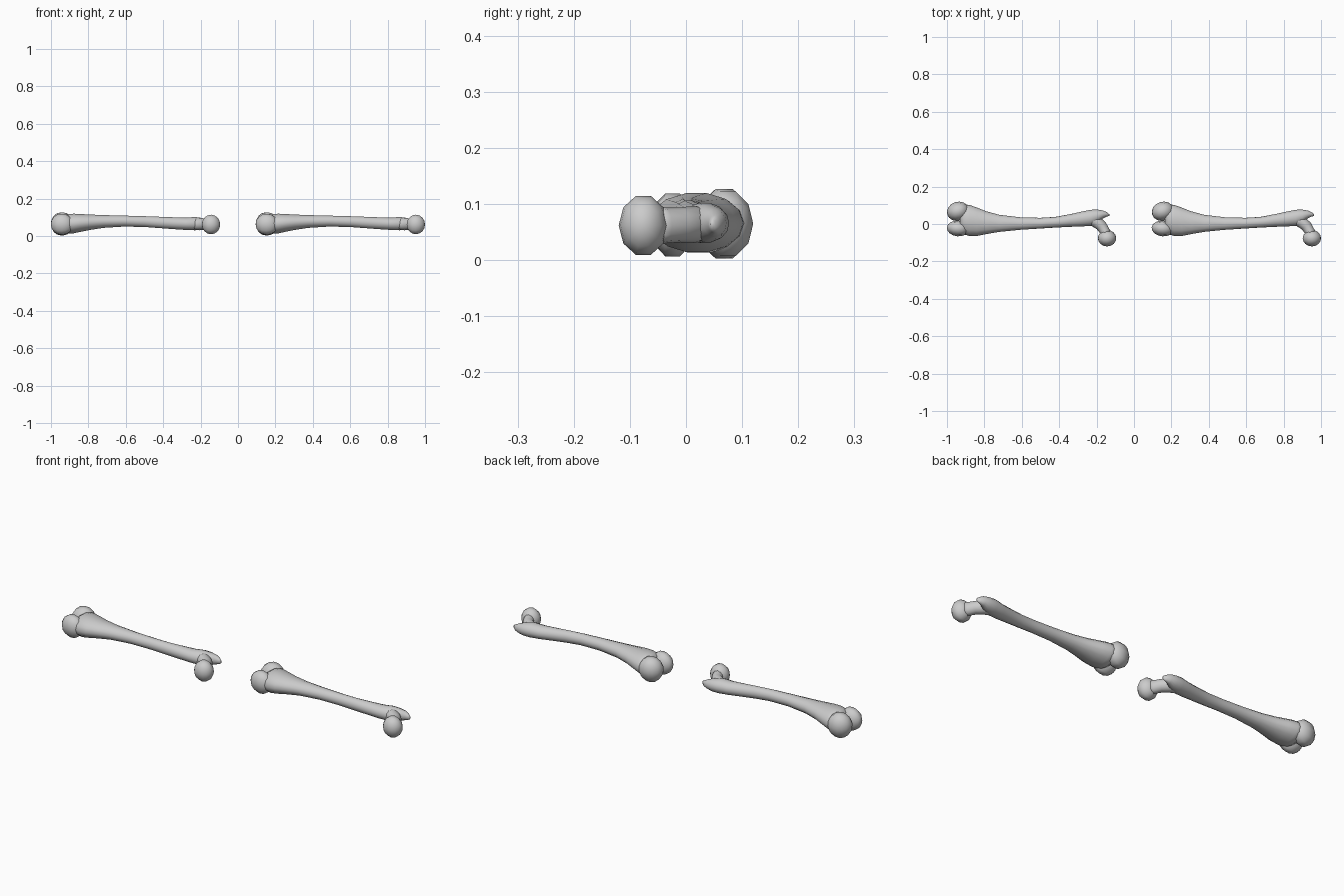
import bpy, bmesh
from math import pi, cos, sin
from mathutils import Vector, Matrix

if "Cube" in bpy.data.objects:
    bpy.data.objects.remove(bpy.data.objects["Cube"])


def add_object(bm, name):
    bmesh.ops.recalc_face_normals(bm, faces=bm.faces)
    for f in bm.faces:
        f.smooth = True
    me = bpy.data.meshes.new(name)
    bm.to_mesh(me)
    bm.free()
    ob = bpy.data.objects.new(name, me)
    bpy.context.collection.objects.link(ob)
    return ob


def loft(name, rings, sides):
    """Tube through rings: centre, half width, half height, angle of its axis in plan."""
    bm = bmesh.new()
    loops = []
    for c, w, h, a in rings:
        across = Vector((-sin(a), cos(a), 0))
        loops.append([bm.verts.new(Vector(c) + across * w * cos(t) + Vector((0, 0, h * sin(t))))
                      for t in (2 * pi * i / sides for i in range(sides))])
    for p, q in zip(loops, loops[1:]):
        for i in range(sides):
            j = (i + 1) % sides
            bm.faces.new((p[i], p[j], q[j], q[i]))
    bm.faces.new(loops[0])
    bm.faces.new(loops[-1])
    return add_object(bm, name)


def ball(name, centre, radii, turn=0.0, seg=10, rings=8):
    """Ellipsoid with its poles along the bone, turned in plan."""
    bm = bmesh.new()
    m = (Matrix.Translation(centre) @ Matrix.Rotation(turn, 4, 'Z')
         @ Matrix.Diagonal((*radii, 1)) @ Matrix.Rotation(pi / 2, 4, 'Y'))
    bmesh.ops.create_uvsphere(bm, u_segments=seg, v_segments=rings, radius=1, matrix=m)
    return add_object(bm, name)


# shaft outline: x, y low, y high, z low, z high
profile = [
    (-0.93, -0.035, 0.08, 0.025, 0.105),
    (-0.91, -0.055, 0.105, 0.012, 0.118),
    (-0.88, -0.064, 0.102, 0.013, 0.121),
    (-0.84, -0.064, 0.088, 0.022, 0.119),
    (-0.79, -0.054, 0.068, 0.032, 0.116),
    (-0.72, -0.042, 0.049, 0.043, 0.113),
    (-0.61, -0.031, 0.036, 0.050, 0.110),
    (-0.50, -0.024, 0.033, 0.048, 0.107),
    (-0.42, -0.019, 0.038, 0.042, 0.104),
    (-0.34, -0.015, 0.053, 0.036, 0.101),
    (-0.28, -0.013, 0.066, 0.032, 0.099),
    (-0.23, -0.010, 0.076, 0.030, 0.103),
    (-0.195, 0.005, 0.077, 0.033, 0.098),
    (-0.165, 0.030, 0.072, 0.042, 0.090),
    (-0.145, 0.040, 0.063, 0.048, 0.080),
    (-0.132, 0.043, 0.052, 0.056, 0.072),
]
rings = [((x, (a + b) / 2, (c + d) / 2), (b - a) / 2, (d - c) / 2, 0)
         for x, a, b, c, d in profile]
parts = [loft("shaft", rings, 14)]

# neck bending out from the shaft to the hip ball
neck = [
    ((-0.25, 0.030, 0.064), 0.030, 0.030, -0.3),
    ((-0.205, 0.015, 0.064), 0.033, 0.033, -0.6),
    ((-0.175, -0.010, 0.063), 0.030, 0.031, -0.95),
    ((-0.157, -0.037, 0.062), 0.027, 0.032, -1.1),
    ((-0.147, -0.060, 0.062), 0.030, 0.038, -1.2),
]
parts.append(loft("neck", neck, 12))
parts.append(ball("hip_ball", (-0.144, -0.076, 0.062), (0.049, 0.044, 0.055)))

# the two rounded knuckles at the knee end
parts.append(ball("outer_knuckle", (-0.941, 0.068, 0.065), (0.060, 0.051, 0.065), 0.3))
parts.append(ball("inner_knuckle", (-0.941, -0.024, 0.063), (0.060, 0.042, 0.059), -0.1))

# second, identical bone
for ob in parts:
    twin = ob.copy()
    twin.name = "second_" + ob.name
    twin.location.x = 1.095
    bpy.context.collection.objects.link(twin)
